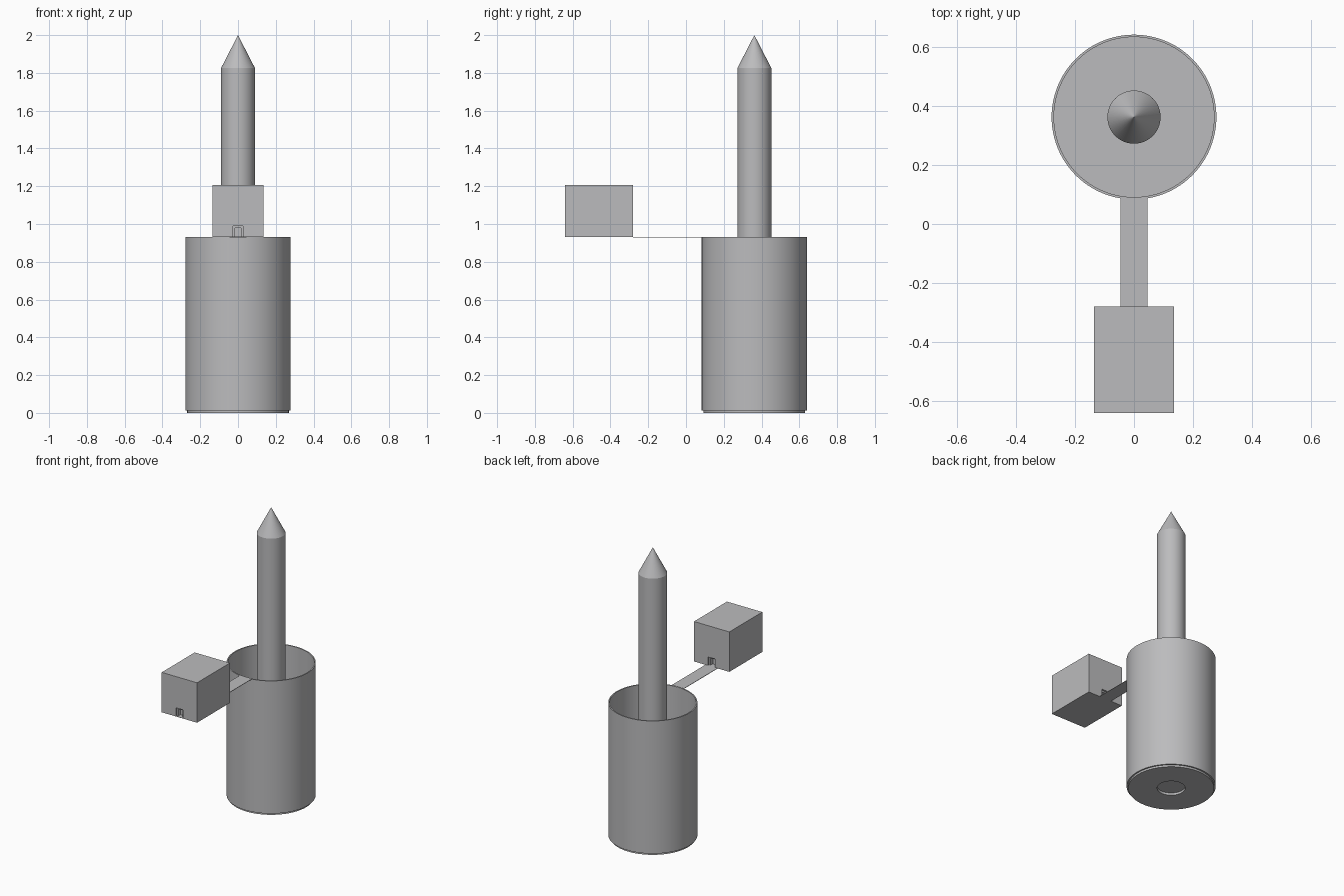
import bpy, bmesh, math
from mathutils import Vector

if "Cube" in bpy.data.objects:
    bpy.data.objects.remove(bpy.data.objects["Cube"])

CY = 0.362      # y of the tower axis
DECK = 0.93     # level of the rim, walkway and cabin floor

grey = bpy.data.materials.new("mid_grey")
grey.diffuse_color = (0.5, 0.5, 0.51, 1)
grey.use_nodes = True
grey.node_tree.nodes["Principled BSDF"].inputs["Base Color"].default_value = grey.diffuse_color


def add_object(name, bm, smooth=False):
    bmesh.ops.recalc_face_normals(bm, faces=bm.faces)
    mesh = bpy.data.meshes.new(name)
    bm.to_mesh(mesh)
    bm.free()
    mesh.materials.append(grey)
    ob = bpy.data.objects.new(name, mesh)
    bpy.context.collection.objects.link(ob)
    if smooth:
        bpy.ops.object.select_all(action='DESELECT')
        ob.select_set(True)
        bpy.context.view_layer.objects.active = ob
        bpy.ops.object.shade_smooth_by_angle(angle=math.radians(20))
    return ob


def lathe(name, profile, closed, smooth=True, steps=96):
    bm = bmesh.new()
    verts = [bm.verts.new((r, CY, z)) for r, z in profile]
    pairs = list(zip(verts, verts[1:]))
    if closed:
        pairs.append((verts[-1], verts[0]))
    edges = [bm.edges.new(p) for p in pairs]
    bmesh.ops.spin(bm, geom=verts + edges, cent=(0, CY, 0), axis=(0, 0, 1),
                   angle=math.tau, steps=steps, use_duplicate=False)
    bmesh.ops.remove_doubles(bm, verts=bm.verts, dist=0.0002)
    return add_object(name, bm, smooth)


def box(name, lo, hi):
    lo, hi = Vector(lo), Vector(hi)
    bm = bmesh.new()
    bmesh.ops.create_cube(bm, size=1)
    bmesh.ops.scale(bm, vec=hi - lo, verts=bm.verts)
    bmesh.ops.translate(bm, vec=(lo + hi) / 2, verts=bm.verts)
    return add_object(name, bm)


# Open round pit with a thin wall and a stepped, pierced floor
lathe("pit", [(0.088, 0), (0.269, 0), (0.269, 0.013), (0.279, 0.013),
              (0.279, DECK), (0.271, DECK), (0.271, 0.016), (0.088, 0.016)], True)

# Tall central column and its crisp pointed tip
lathe("column", [(0, 0.016), (0.09, 0.016), (0.09, 1.825)], False)
lathe("column_tip", [(0.09, 1.825), (0, 2.0)], False, smooth=False)

# Thin walkway from the cabin to the rim
box("walkway", (-0.046, -0.28, DECK - 0.001), (0.046, 0.089, DECK + 0.002))

# Cabin with a recessed, framed doorway at each end
cabin = box("cabin", (-0.135, -0.64, DECK), (0.135, -0.28, 1.206))
for side, y, inward in (("front", -0.64, 1), ("back", -0.28, -1)):
    ys = sorted((y - 0.02 * inward, y + 0.035 * inward))
    cutter = box(side + "_door_cutter", (-0.027, ys[0], DECK + 0.002),
                 (0.027, ys[1], 0.99))
    cutter.hide_render = True
    cutter.hide_viewport = True
    mod = cabin.modifiers.new(side + "_doorway", 'BOOLEAN')
    mod.operation = 'DIFFERENCE'
    mod.solver = 'EXACT'
    mod.object = cutter
    ys = sorted((y + 0.012 * inward, y + 0.035 * inward))
    for sx in (-1, 1):
        xs = sorted((sx * 0.016, sx * 0.027))
        box(side + "_door_jamb", (xs[0], ys[0], DECK + 0.002), (xs[1], ys[1], 0.99))
    box(side + "_door_lintel", (-0.016, ys[0], 0.98), (0.016, ys[1], 0.99))
